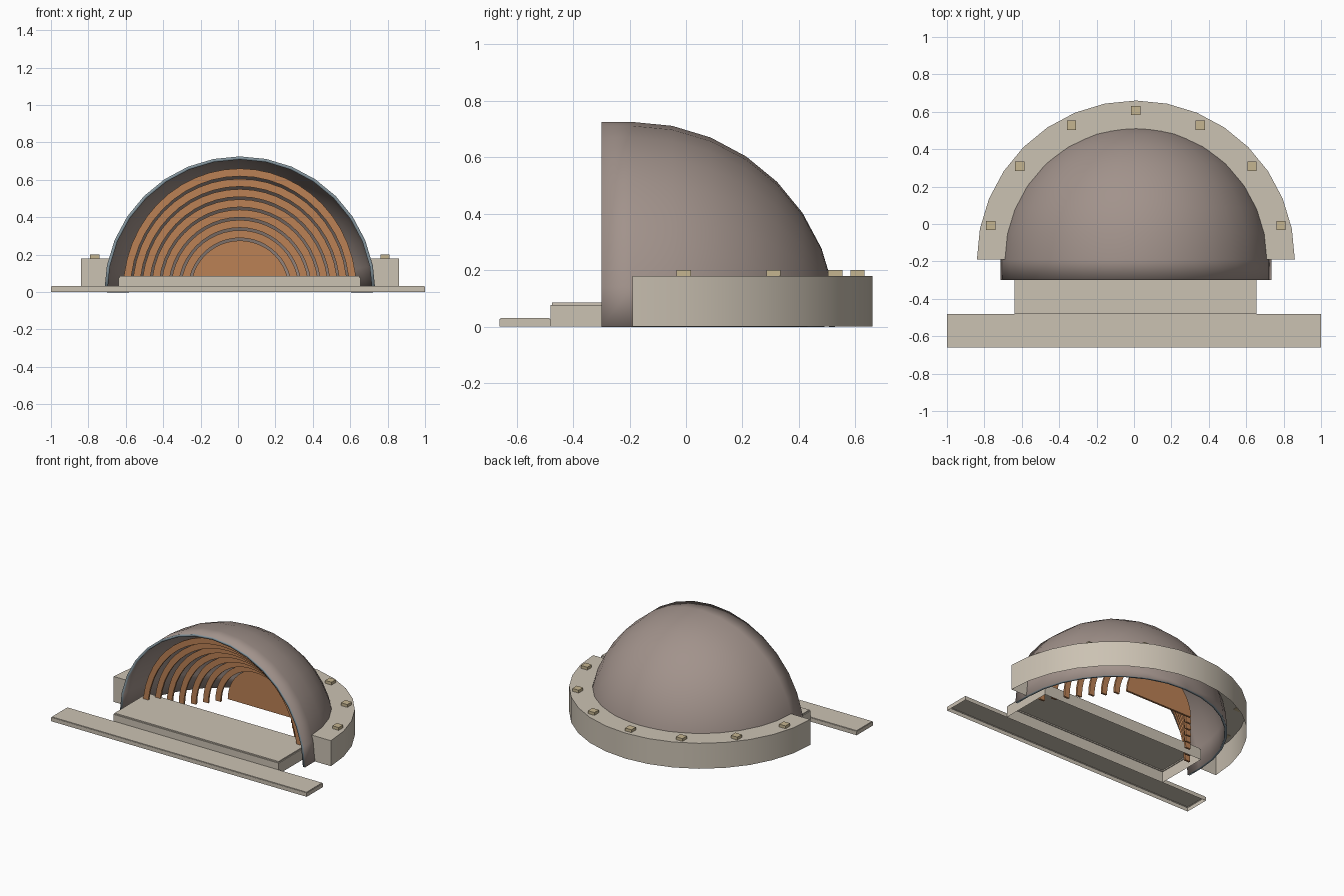
import bpy, bmesh
from math import sin, cos, pi, radians

if "Cube" in bpy.data.objects:
    bpy.data.objects.remove(bpy.data.objects["Cube"])

CX, CY = 0.01, -0.19      # shared centre of dome and wall
SEG = 16                  # facets per half turn


def material(name, rgb):
    m = bpy.data.materials.new(name)
    m.use_nodes = True
    m.diffuse_color = (*rgb, 1)
    m.node_tree.nodes["Principled BSDF"].inputs["Base Color"].default_value = (*rgb, 1)
    return m


STONE = material("pale stone", (0.60, 0.54, 0.45))
SHELL = material("warm grey shell", (0.36, 0.29, 0.26))
RIM = material("blue grey rim", (0.24, 0.31, 0.35))
WOOD = material("orange wood", (0.50, 0.22, 0.09))
LAMP = material("tan lamp", (0.56, 0.46, 0.28))


def finish(name, bm, *mats, smooth=False):
    me = bpy.data.meshes.new(name)
    bm.to_mesh(me)
    bm.free()
    ob = bpy.data.objects.new(name, me)
    bpy.context.collection.objects.link(ob)
    for m in mats:
        me.materials.append(m)
    if smooth:
        bpy.ops.object.select_all(action='DESELECT')
        ob.select_set(True)
        bpy.context.view_layer.objects.active = ob
        bpy.ops.object.shade_smooth_by_angle(angle=radians(30))
    return ob


def loft(bm, rows):
    """Join rows of points with quads."""
    vs = [[bm.verts.new(p) for p in row] for row in rows]
    for a, b in zip(vs, vs[1:]):
        for j in range(len(a) - 1):
            bm.faces.new((a[j], b[j], b[j + 1], a[j + 1]))
    return vs


def box(name, x, y, z, mat, lip=0.0, open_bottom=False):
    """Box from ranges, with an optional raised, slightly inset top."""
    bm = bmesh.new()
    bmesh.ops.create_cube(bm, size=1)
    for v in bm.verts:
        v.co = [r[0] + (c + 0.5) * (r[1] - r[0]) for r, c in zip((x, y, z), v.co)]
    bm.normal_update()
    if open_bottom:
        bottom = [f for f in bm.faces if f.normal.z < -0.5]
        bmesh.ops.delete(bm, geom=bottom, context='FACES_ONLY')
    if lip:
        top = [f for f in bm.faces if f.normal.z > 0.5]
        bmesh.ops.inset_individual(bm, faces=top, thickness=lip)
        bmesh.ops.inset_individual(bm, faces=top, thickness=0.0005, depth=lip)
    return finish(name, bm, mat)


# Dome: short barrel at the front running into a quarter sphere
R = 0.725
sections = [(-0.30, R)]
for i in range(SEG // 2 + 1):
    p = i * pi / SEG
    sections.append((CY + R * sin(p), R * cos(p)))
bm = bmesh.new()
loft(bm, [[(CX + r * cos(j * pi / SEG), y, r * sin(j * pi / SEG))
           for j in range(SEG + 1)] for y, r in sections])
bmesh.ops.remove_doubles(bm, verts=bm.verts, dist=0.0005)
dome = finish("dome_shell", bm, SHELL, RIM, smooth=True)
thick = dome.modifiers.new("thickness", 'SOLIDIFY')
thick.thickness = 0.017
thick.offset = -1
thick.material_offset_rim = 1

# Curved wall around the back: outer face, top and two end caps
wall = [(0.85, 0), (0.85, 0.18), (0.70, 0.18)]
bm = bmesh.new()
rows = loft(bm, [[(CX + r * cos(i * pi / SEG), CY + r * sin(i * pi / SEG), z)
                  for r, z in wall] for i in range(SEG + 1)])
for row, side in ((rows[0], 1), (rows[-1], -1)):
    inner = bm.verts.new((CX + side * 0.727, CY, 0))
    bm.faces.new([*row, inner][::-side])
finish("back_wall", bm, STONE, smooth=True)

# Small lamps along the wall top
for i in range(-3, 4):
    a = radians(90 + 25.6 * i)
    x, y, h = CX + 0.797 * cos(a), CY + 0.797 * sin(a), 0.025
    box(f"wall_lamp_{i + 4}", (x - h, x + h), (y - h, y + h), (0.178, 0.20), LAMP)

# Stage floor and front step, open underneath
box("stage_floor", (-0.64, 0.655), (-0.48, -0.10), (0, 0.077), STONE, 0.008, True)
box("front_step", (-1, 1), (-0.66, -0.48), (0, 0.027), STONE, 0.004, True)

# Wooden arches shrinking towards a solid panel at the back
ARCHES = 8
for k in range(ARCHES):
    outer = 0.65 - 0.055 * k
    inner = outer - 0.041 if k < ARCHES - 1 else 0
    y = CY + 0.0625 * k
    squash = 0.96 + 0.005 * k
    bm = bmesh.new()
    loft(bm, [[(CX + squash * r * cos(j * pi / 24), y, 0.01 + r * sin(j * pi / 24))
               for j in range(25)] for r in (inner, outer)])
    bmesh.ops.remove_doubles(bm, verts=bm.verts, dist=0.0005)
    name = f"wood_arch_{k + 1}" if inner else "wood_back_panel"
    arch = finish(name, bm, WOOD)
    arch.modifiers.new("thickness", 'SOLIDIFY').thickness = 0.014
